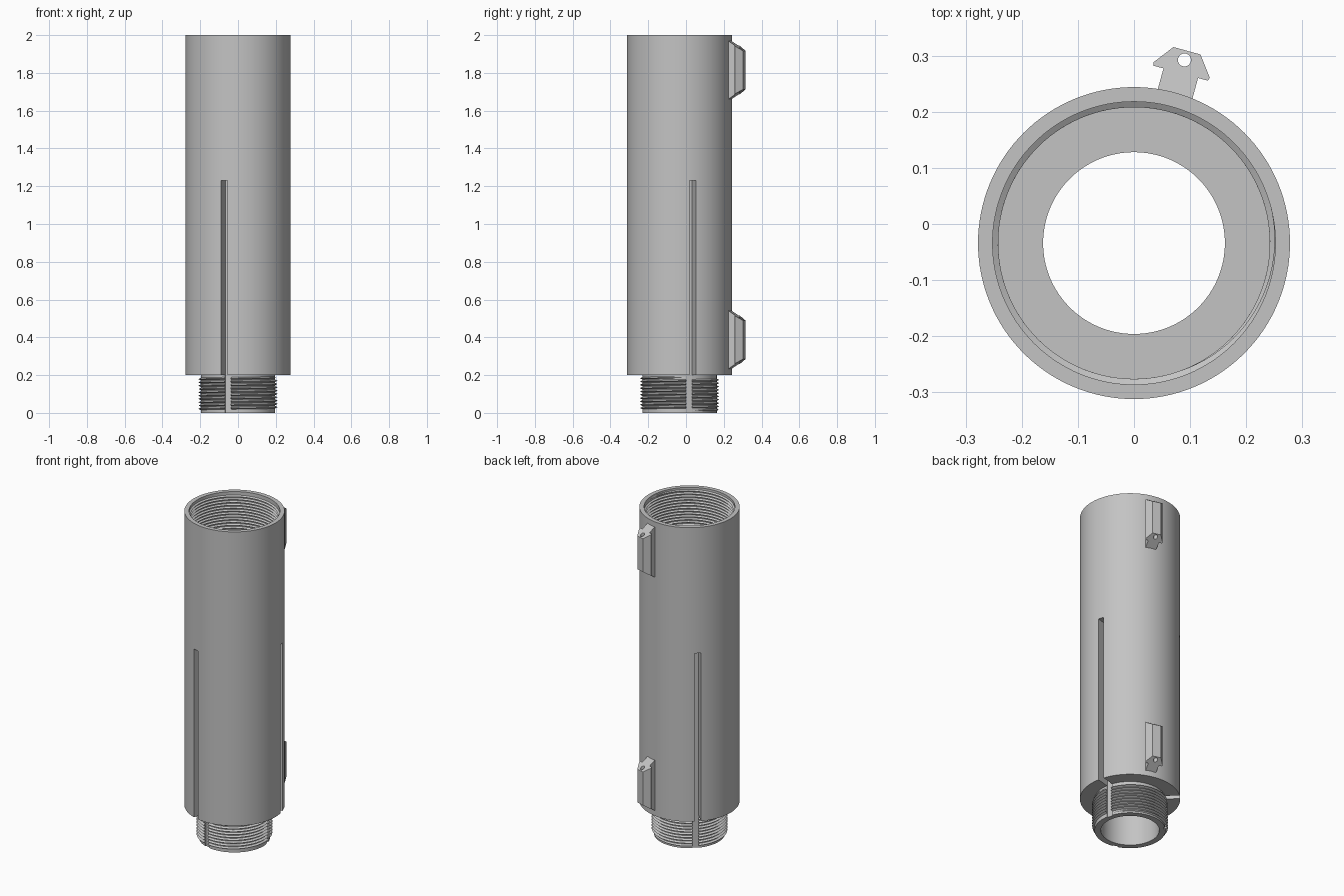
import bpy, bmesh, math
from mathutils import Matrix, Vector

if "Cube" in bpy.data.objects:
    bpy.data.objects.remove(bpy.data.objects["Cube"], do_unlink=True)

CENTRE = Vector((0, -0.034, 0))
SIDES = 128
PITCH = 0.0175

grey = bpy.data.materials.new("plain grey")
grey.use_nodes = True
grey.diffuse_color = (0.55, 0.55, 0.55, 1)
grey.node_tree.nodes["Principled BSDF"].inputs["Base Color"].default_value = grey.diffuse_color


def make(name, bm):
    bmesh.ops.recalc_face_normals(bm, faces=bm.faces)
    mesh = bpy.data.meshes.new(name)
    bm.to_mesh(mesh)
    bm.free()
    mesh.materials.append(grey)
    obj = bpy.data.objects.new(name, mesh)
    bpy.context.collection.objects.link(obj)
    return obj


def polar(r, a, z):
    return CENTRE + Vector((r * math.cos(a), r * math.sin(a), z))


def sweep(name, rings, closed):
    """Skin a list of equal point loops, either closed up or capped."""
    bm = bmesh.new()
    loops = [[bm.verts.new(p) for p in ring] for ring in rings]
    n = len(loops[0])
    pairs = list(zip(loops, loops[1:]))
    if closed:
        pairs.append((loops[-1], loops[0]))
    else:
        bm.faces.new(loops[0])
        bm.faces.new(loops[-1])
    for a, b in pairs:
        for i in range(n):
            j = (i + 1) % n
            bm.faces.new((a[i], a[j], b[j], b[i]))
    return make(name, bm)


def lathe(name, profile):
    return sweep(name, [[polar(r, 2 * math.pi * k / SIDES, z) for r, z in profile]
                        for k in range(SIDES)], True)


def thread(name, root, crest, low, high, start):
    """Helical tooth that fades out at both ends."""
    turns = (high - low) / PITCH - 1
    steps = int(turns * 96)
    rings = []
    for k in range(steps + 1):
        t = turns * k / steps
        fade = max(0.04, min(1, t / 0.3, (turns - t) / 0.3))
        a = start + 2 * math.pi * t
        z = low + PITCH * (0.5 + t)
        half = PITCH * 0.46
        rings.append([polar(root, a, z - half),
                      polar(root + (crest - root) * fade, a, z),
                      polar(root, a, z + half)])
    return sweep(name, rings, False)


def cut(obj, cutter):
    mod = obj.modifiers.new("cut", 'BOOLEAN')
    mod.operation = 'DIFFERENCE'
    mod.solver = 'EXACT'
    mod.object = cutter
    bpy.context.view_layer.objects.active = obj
    bpy.ops.object.modifier_apply(modifier=mod.name)


def smooth(obj):
    bpy.ops.object.select_all(action='DESELECT')
    obj.select_set(True)
    bpy.context.view_layer.objects.active = obj
    bpy.ops.object.shade_smooth_by_angle(angle=math.radians(25))


# Tube with a stepped neck below and a wide socket above
tube = lathe("tube_body", [(0.162, 0), (0.197, 0), (0.197, 0.2), (0.278, 0.2),
                           (0.278, 2), (0.252, 2), (0.252, 1.72), (0.162, 1.72)])
neck_thread = thread("neck_thread", 0.194, 0.21, 0.004, 0.198, 0)
socket_thread = thread("socket_thread", 0.255, 0.242, 1.735, 1.995, math.pi / 2)

# Three long slots around the tube
FIRST = math.radians(14.6)
for k in range(3):
    bm = bmesh.new()
    place = (Matrix.Translation(CENTRE) @ Matrix.Rotation(FIRST + k * math.tau / 3, 4, 'Z')
             @ Matrix.Translation((0.29, 0, 0.565)) @ Matrix.Diagonal((0.2, 0.035, 1.33, 1)))
    bmesh.ops.create_cube(bm, size=1, matrix=place)
    cutter = make("slot_cutter", bm)
    cut(tube, cutter)
    cut(neck_thread, cutter)
    bpy.data.objects.remove(cutter, do_unlink=True)

# Arrow-section mounting rails with slanted ends and a lengthwise hole
RAIL = FIRST + math.radians(60)
out = Vector((math.cos(RAIL), math.sin(RAIL), 0))
side = Vector((math.sin(RAIL), -math.cos(RAIL), 0))
half_section = [(0.032, 0.265), (0.032, 0.314), (0.05, 0.314), (0.052, 0.32), (0.025, 0.3555)]
section = half_section + [(-t, r) for t, r in reversed(half_section)]
for label, height in (("lower", 0.387), ("upper", 1.815)):
    ends = []
    for sign in (-1, 1):
        ends.append([CENTRE + side * t + out * r
                     + Vector((0, 0, height + sign * (0.102 + 0.66 * (0.3555 - r))))
                     for t, r in section])
    rail = sweep(label + "_rail", ends, False)
    bm = bmesh.new()
    bmesh.ops.create_cone(bm, cap_ends=True, segments=32, radius1=0.0116, radius2=0.0116,
                          depth=0.5,
                          matrix=Matrix.Translation(CENTRE + out * 0.3385 + Vector((0, 0, height))))
    cutter = make("hole_cutter", bm)
    cut(rail, cutter)
    bpy.data.objects.remove(cutter, do_unlink=True)
    smooth(rail)

for obj in (tube, neck_thread, socket_thread):
    smooth(obj)
